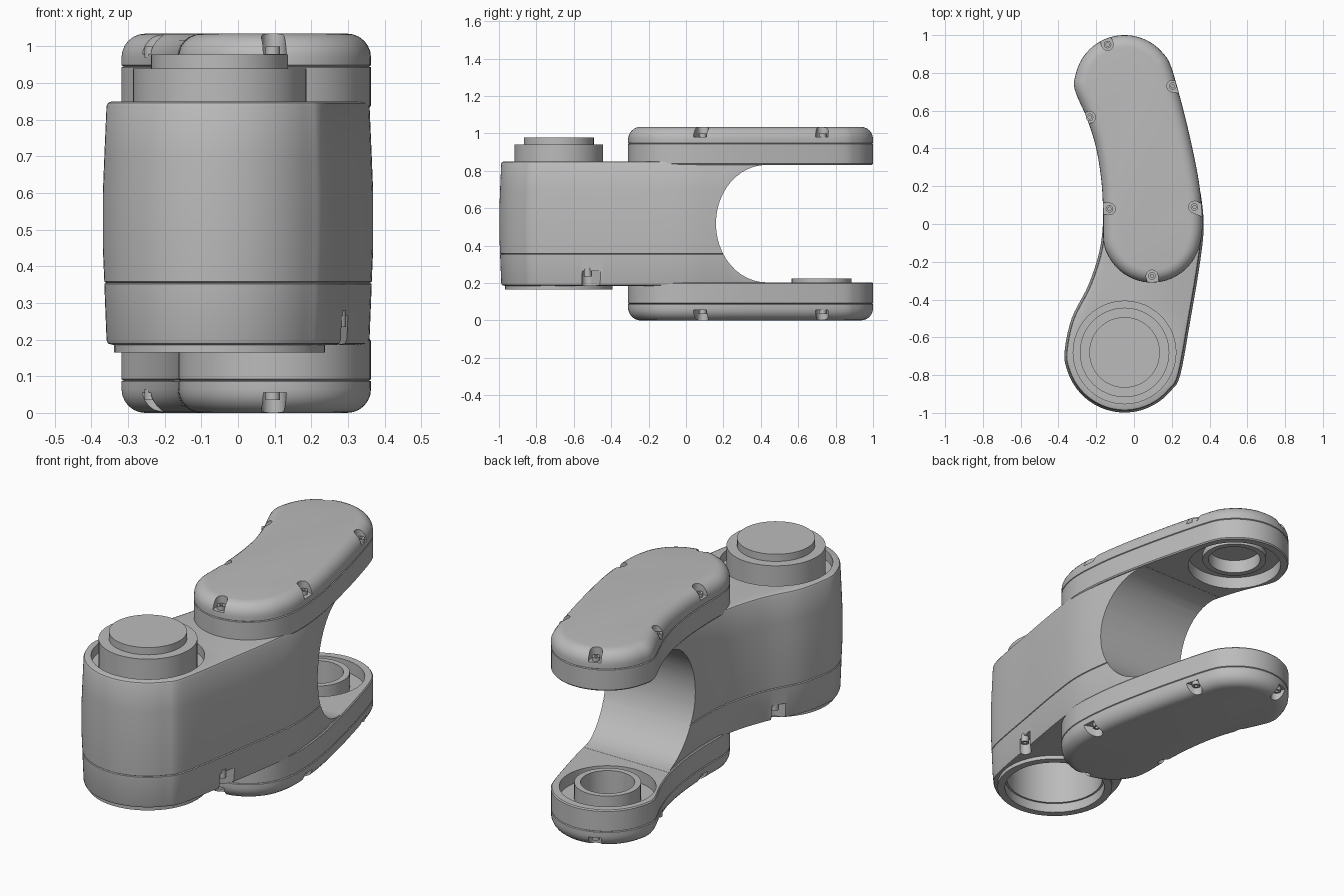
import bpy, bmesh, math
from mathutils import Vector

cube = bpy.data.objects.get("Cube")
if cube:
    bpy.data.objects.remove(cube, do_unlink=True)

HEIGHT = 1.035
REAR = (-0.05, 0.725)
DRUM = (-0.05, -0.68)

grey = bpy.data.materials.new("plain_grey")
grey.use_nodes = True
grey.diffuse_color = (0.5, 0.5, 0.5, 1)
grey.node_tree.nodes["Principled BSDF"].inputs["Base Color"].default_value = (0.5, 0.5, 0.5, 1)


def arc(cx, cy, r, a0, a1, n):
    angles = [math.radians(a0 + (a1 - a0) * i / n) for i in range(n + 1)]
    return [(cx + r * math.cos(a), cy + r * math.sin(a)) for a in angles]


def smooth_loop(points, steps=5):
    """Closed Catmull-Rom curve through the points."""
    p = [Vector(q) for q in points]
    out = []
    for i in range(len(p)):
        a, b, c, d = (p[(i + k - 1) % len(p)] for k in range(4))
        for s in range(steps):
            t = s / steps
            out.append(0.5 * (2 * b + (c - a) * t + (2 * a - 5 * b + 4 * c - d) * t * t
                              + (3 * b - a - 3 * c + d) * t ** 3))
    return out


def make(name, rings, closed=False):
    """Skin equal rings of points; cap the ends, or join last to first."""
    bm = bmesh.new()
    rows = [[bm.verts.new(v) for v in ring] for ring in rings]
    n = len(rows[0])
    pairs = list(zip(rows, rows[1:])) + ([(rows[-1], rows[0])] if closed else [])
    for a, b in pairs:
        for i in range(n):
            j = (i + 1) % n
            bm.faces.new((a[i], a[j], b[j], b[i]))
    if not closed:
        bm.faces.new(rows[0])
        bm.faces.new(rows[-1])
    bmesh.ops.recalc_face_normals(bm, faces=bm.faces)
    mesh = bpy.data.meshes.new(name)
    bm.to_mesh(mesh)
    bm.free()
    mesh.materials.append(grey)
    obj = bpy.data.objects.new(name, mesh)
    bpy.context.collection.objects.link(obj)
    return obj


def loft(name, outline, profile):
    """Stack the outline by (inset, z) steps."""
    n = len(outline)
    normals = []
    for i in range(n):
        t = (outline[(i + 1) % n] - outline[i - 1]).normalized()
        normals.append(Vector((t.y, -t.x)))
    return make(name, [[(p.x - m.x * d, p.y - m.y * d, z) for p, m in zip(outline, normals)]
                       for d, z in profile])


def lathe(name, centre, profile, closed=False, n=48):
    return make(name, [[(x, y, z) for x, y in arc(*centre, r, 0, 360 - 360 / n, n - 1)]
                       for r, z in profile], closed)


def tube(name, centre, r_in, r_out, z0, z1, n=48):
    return lathe(name, centre, [(r_in, z0), (r_out, z0), (r_out, z1), (r_in, z1)], True, n)


def notch(spot, outward, z0, z1):
    """U-shaped cutter, open toward the outside."""
    side = Vector((-outward.y, outward.x)) * 0.031
    back = [spot + side * math.cos(a) - outward * 0.031 * math.sin(a)
            for a in (math.pi * i / 10 for i in range(11))]
    shape = back + [spot - side + outward * 0.12, spot + side + outward * 0.12]
    return make("notch_cutter", [[(p.x, p.y, z) for p in shape] for z in (z0, z1)])


def carve(obj, cutters):
    for cutter in cutters:
        cutter.hide_render = True
        mod = obj.modifiers.new("cut", "BOOLEAN")
        mod.operation, mod.solver, mod.object = "DIFFERENCE", "EXACT", cutter
    bpy.context.view_layer.update()
    deps = bpy.context.evaluated_depsgraph_get()
    mesh = bpy.data.meshes.new_from_object(obj.evaluated_get(deps))
    obj.modifiers.clear()
    obj.data = mesh
    for cutter in cutters:
        bpy.data.objects.remove(cutter, do_unlink=True)


def outward_from(spot, outline):
    near = min(outline, key=lambda p: (p - spot).length)
    return (near - spot).normalized()


# Plan outlines: shared rear half, different front ends
right_side = [(0.363, 0.0), (0.347, 0.2), (0.305, 0.42), (0.252, 0.64)]
rear_end = arc(-0.05, 0.735, 0.265, 22, 185, 9)
left_side = [(-0.25, 0.56), (-0.2, 0.4), (-0.172, 0.22), (-0.163, 0.05)]
body_plan = smooth_loop(arc(*DRUM, 0.318, 180, 338, 9) + [(0.3, -0.5), (0.35, -0.2), (0.369, 0.0)]
                        + right_side[1:] + rear_end + left_side
                        + [(-0.18, -0.13), (-0.24, -0.32), (-0.33, -0.5)])
arm_plan = smooth_loop(arc(0.095, -0.05, 0.26, 190, 345, 8) + right_side + rear_end + left_side)

# Main body with a slight bulge and a seam groove
body = loft("main_body", body_plan, [
    (0.03, 0.185), (0.014, 0.189), (0.01, 0.2), (0.004, 0.352), (0.009, 0.355), (0.004, 0.358),
    (0, 0.45), (0, 0.6), (0.004, 0.7), (0.01, 0.838), (0.014, 0.846), (0.024, 0.85)])

# Fork opening, drum recess, bottom bore and two screw pockets
mouth = [(0.43 - 0.27 * math.cos(a), 0.5175 + 0.314 * math.sin(a))
         for a in (math.radians(-90 + 7.5 * i) for i in range(25))]
mouth += [(0.47, 0.87), (1.2, 0.87), (1.2, 0.16), (0.47, 0.16)]
body_cuts = [
    make("fork_cutter", [[(x, y, z) for y, z in mouth] for x in (-0.6, 0.6)]),
    tube("groove_cutter", DRUM, 0.2, 0.272, 0.8, 0.9),
    lathe("bore_cutter", DRUM, [(0.265, 0.1), (0.265, 0.215), (0.24, 0.215), (0.24, 0.7)])]
for spot in (Vector((0.275, -0.525)), Vector((-0.245, -0.39))):
    body_cuts.append(notch(spot, outward_from(spot, body_plan), 0.15, 0.265))
    tube("body_screw", spot, 0.009, 0.02, 0.235, 0.28, 16)
carve(body, body_cuts)

# Stepped drum on top and flange ring below
lathe("top_drum", DRUM, [(0.237, 0.78), (0.237, 0.94), (0.187, 0.94), (0.187, 0.978)])
tube("bottom_flange", DRUM, 0.25, 0.288, 0.165, 0.22)

# Upper and lower arms: rounded covers with seam, bearing recess and screws
bend = [math.radians(15 * i) for i in range(7)]
arm_profile = [(0.005, 0.832), (0, 0.838), (0, 0.943), (0.005, 0.946), (0, 0.949)]
arm_profile += [(0.065 * (1 - math.cos(a)), 0.97 + 0.065 * math.sin(a)) for a in bend]
screws = [(-0.14, 0.95), (0.205, 0.73), (-0.235, 0.565), (-0.13, 0.08), (0.32, 0.09), (0.095, -0.275)]

for label, flip in (("upper", False), ("lower", True)):
    def level(z):
        return HEIGHT - z if flip else z

    arm = loft(label + "_arm", arm_plan, [(d, level(z)) for d, z in arm_profile])
    cuts = [lathe("recess_cutter", REAR, [(r, level(z)) for r, z in
                  ((0.232, 0.8), (0.232, 0.895), (0.13, 0.895), (0.13, 0.935))])]
    for s in screws:
        spot = Vector(s)
        cuts.append(notch(spot, outward_from(spot, arm_plan), level(0.98), level(1.08)))
        tube(label + "_screw", spot, 0.009, 0.02, level(0.97), level(1.0), 16)
    carve(arm, cuts)
    tube(label + "_bearing_ring", REAR, 0.13, 0.16, level(0.81 if flip else 0.865), level(0.9))

# Smooth curved surfaces, keep edges crisp
bpy.ops.object.select_all(action="DESELECT")
for obj in bpy.context.collection.objects:
    if obj.type == "MESH" and grey.name in obj.data.materials:
        obj.select_set(True)
        bpy.context.view_layer.objects.active = obj
bpy.ops.object.shade_smooth_by_angle(angle=math.radians(30))
